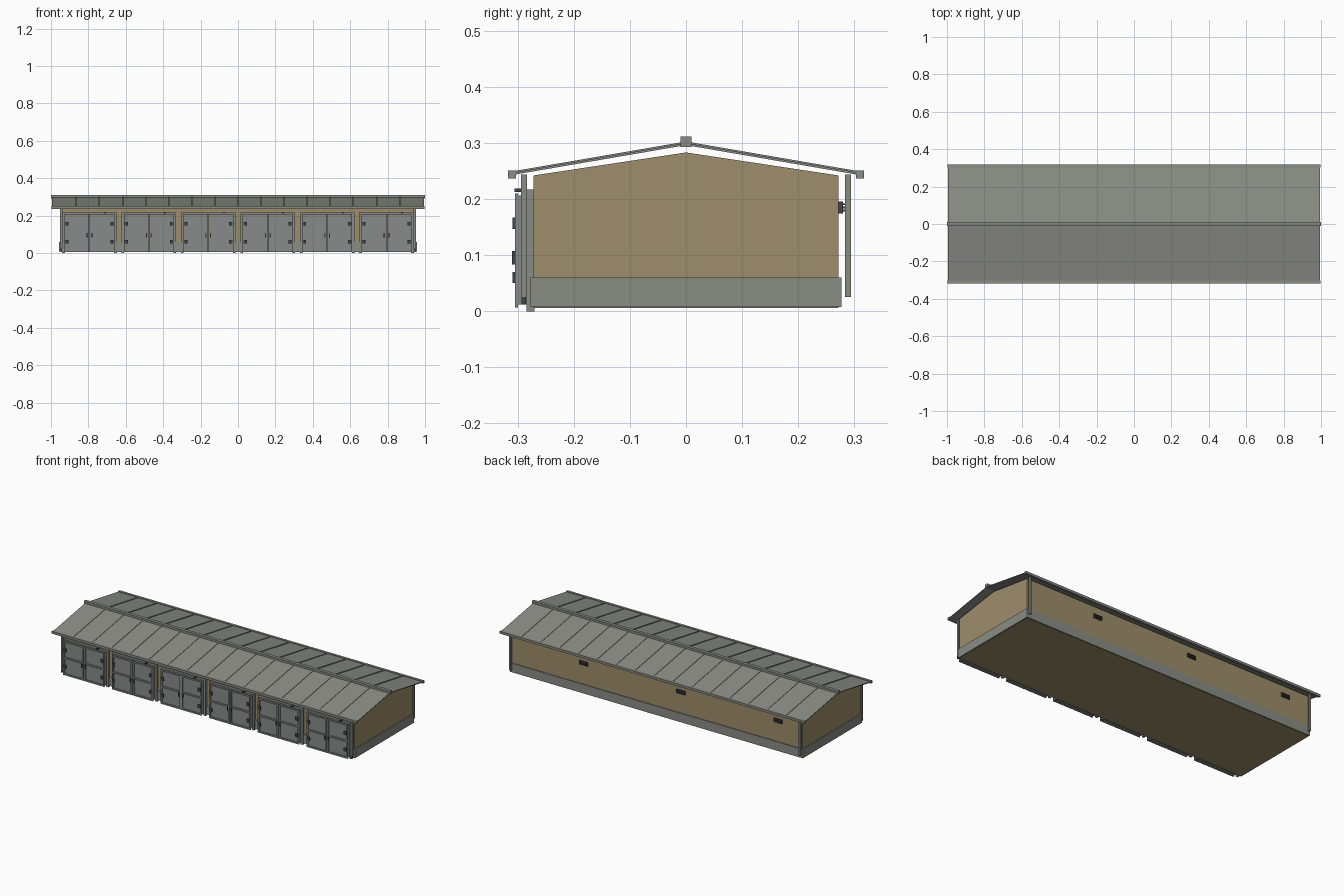
import bpy, bmesh, math
from mathutils import Matrix

if "Cube" in bpy.data.objects:
    bpy.data.objects.remove(bpy.data.objects["Cube"])


def material(name, rgb):
    m = bpy.data.materials.new(name)
    m.diffuse_color = (*rgb, 1)
    m.use_nodes = True
    m.node_tree.nodes["Principled BSDF"].inputs["Base Color"].default_value = m.diffuse_color
    return m


TAN = material("tan_plaster", (0.34, 0.27, 0.145))
GREY = material("grey_metal", (0.255, 0.265, 0.235))
DOOR = material("door_grey", (0.245, 0.26, 0.25))
DARK = material("dark_hardware", (0.05, 0.06, 0.07))


def add_box(bm, x0, x1, y0, y1, z0, z1, rot=None):
    m = Matrix.Translation(((x0 + x1) / 2, (y0 + y1) / 2, (z0 + z1) / 2))
    if rot:
        m = m @ rot
    m = m @ Matrix.Diagonal((x1 - x0, y1 - y0, z1 - z0, 1))
    bmesh.ops.create_cube(bm, size=1, matrix=m)


def finish(name, bm, mat):
    bmesh.ops.recalc_face_normals(bm, faces=bm.faces)
    me = bpy.data.meshes.new(name)
    bm.to_mesh(me)
    bm.free()
    me.materials.append(mat)
    ob = bpy.data.objects.new(name, me)
    bpy.context.collection.objects.link(ob)
    return ob


def boxes(name, items, mat):
    bm = bmesh.new()
    for it in items:
        add_box(bm, *it)
    return finish(name, bm, mat)


def prism(name, profile, half, mat):
    """Extrude a (y, z) profile along x."""
    bm = bmesh.new()
    face = bm.faces.new([bm.verts.new((-half, y, z)) for y, z in profile])
    new = bmesh.ops.extrude_face_region(bm, geom=[face])["geom"]
    verts = [v for v in new if isinstance(v, bmesh.types.BMVert)]
    bmesh.ops.translate(bm, vec=(2 * half, 0, 0), verts=verts)
    return finish(name, bm, mat)


# Gabled wall block and plinth
prism("walls", [(-.272, .006), (.272, .006), (.272, .242), (0, .283), (-.272, .242)], .951, TAN)
boxes("plinth", [(-.957, .957, -.277, .277, .0075, .06)], GREY)

# Roof sheets, standing seams, ridge cap and gutters
prism("roof_sheet", [(-.314, .242), (0, .296), (.314, .242), (.314, .246), (0, .3), (-.314, .246)], .994, GREY)
slope = math.atan2(.054, .314)
length = math.hypot(.054, .314) - .012
bm = bmesh.new()
for i in range(15):
    x = (i - 7) * .1235
    for s in (-1, 1):
        rot = Matrix.Rotation(-s * slope, 4, 'X')
        add_box(bm, x - .004, x + .004, s * .157 - length / 2, s * .157 + length / 2, .2715, .2755, rot)
finish("roof_seams", bm, GREY)
boxes("ridge_cap", [(-1, 1, -.0095, .0095, .293, .311)], GREY)
boxes("gutters", [(-.996, .996, s * .31 - .007, s * .31 + .007, .237, .251) for s in (-1, 1)], GREY)

# Corner downpipes with shoes
corners = [(sx * .945, sy * .2885) for sx in (-1, 1) for sy in (-1, 1)]
boxes("downpipes", [(x - .006, x + .006, y - .0055, y + .0055, .025, .244) for x, y in corners], GREY)
boxes("downpipe_shoes", [(x - .005, x + .005, y - .005, y + .003, .012, .025)
                         for x, y in corners if y < 0], DARK)

# Six double garage doors
frames, panels, rails, hardware = [], [], [], []
W, F, B = .134, -.305, -.299
for i in range(6):
    c = (i - 2.5) * .3177
    for s in (-1, 1):
        xs = sorted((c + s * .132, c + s * .146))
        frames.append((*xs, -.284, -.27, 0, .217))
        a, b = sorted((c + s * .0015, c + s * W))
        panels.append((a, b, B, -.284, .012, .206))
        # Leaf border and mid rail
        rails += [(a, a + .009, F, B, .007, .21), (b - .009, b, F, B, .007, .21)]
        rails += [(a + .009, b - .009, F, B, z, z + .009) for z in (.007, .104, .201)]
        # Hinges and pull handles
        h = c + s * .121
        hardware += [(h - .009, h + .009, -.309, F, z - .01, z + .01) for z in (.06, .157)]
        g = c + s * .012
        hardware.append((g - .003, g + .003, -.31, F, .083, .107))
    frames.append((c - .132, c + .132, -.284, -.27, .203, .217))
    # Small stop above the leaf
    hardware.append((c + .08, c + .088, -.306, -.284, .2125, .2185))
boxes("door_frames", frames, GREY)
boxes("door_leaves", panels, DOOR)
boxes("door_rails", rails, DOOR)
boxes("door_hardware", hardware, DARK)

# Rear wall vents with louvre slats
vents, slats = [], []
for i in (0, 2, 4):
    c = (i - 2.5) * .3177
    vents.append((c - .027, c + .027, .27, .28, .174, .196))
    slats += [(c - .022, c + .022, .279, .283, z, z + .003) for z in (.178, .1835, .189)]
boxes("vents", vents, DARK)
boxes("vent_slats", slats, DARK)
